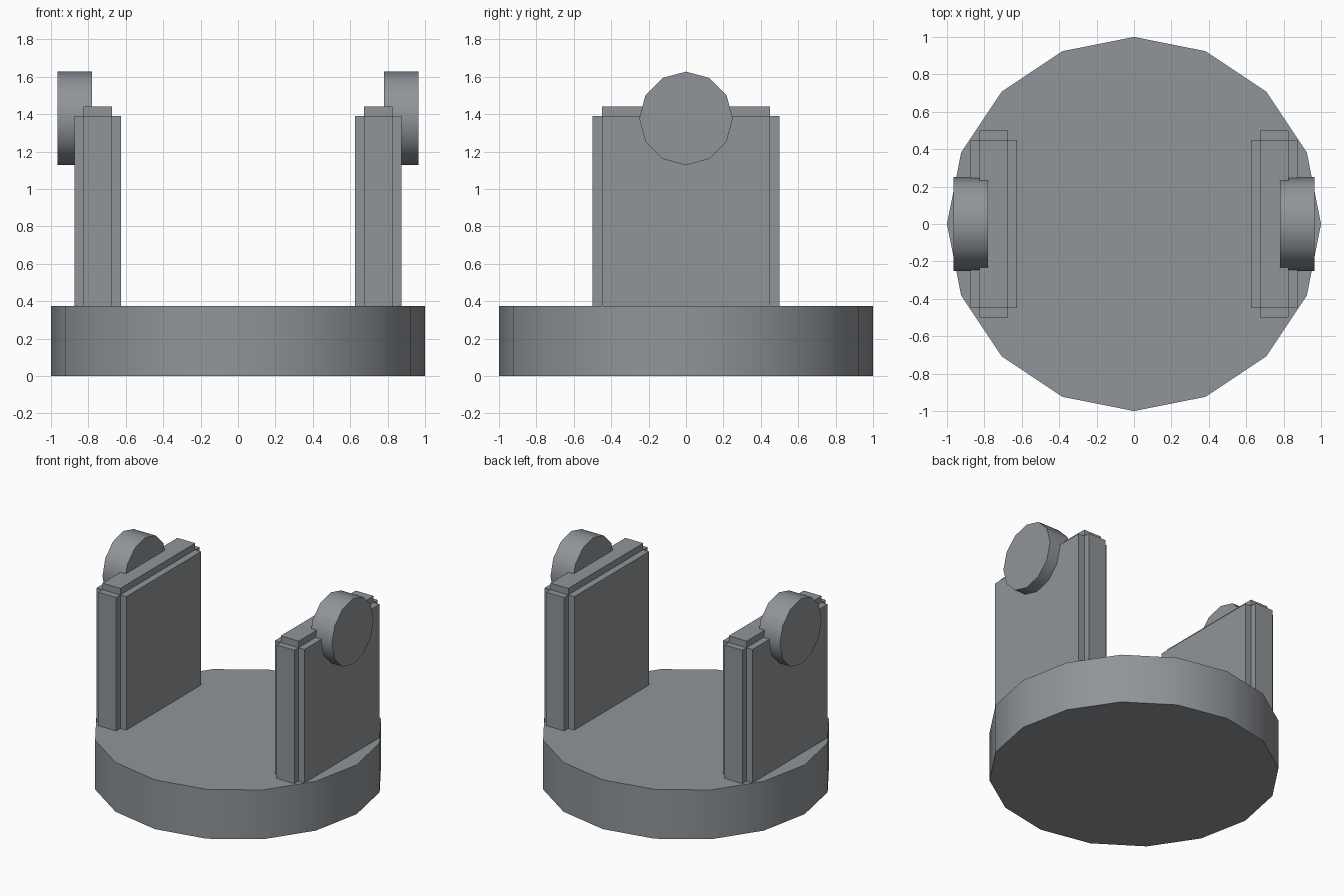
import bpy, bmesh, math

if "Cube" in bpy.data.objects:
    bpy.data.objects.remove(bpy.data.objects["Cube"])

# Dark slate grey
grey = bpy.data.materials.new("slate_grey")
grey.diffuse_color = (0.28, 0.30, 0.32, 1)
grey.use_nodes = True
grey.node_tree.nodes["Principled BSDF"].inputs["Base Color"].default_value = grey.diffuse_color


def cylinder(name, sides, radius, depth, location, rotation=(0, 0, 0)):
    bpy.ops.mesh.primitive_cylinder_add(vertices=sides, radius=radius, depth=depth,
                                        location=location, rotation=rotation)
    obj = bpy.context.object
    obj.name = name
    obj.data.materials.append(grey)
    bpy.ops.object.shade_smooth_by_angle(angle=math.radians(35))
    return obj


def prism(bm, points, z0, z1):
    bottom = [bm.verts.new((x, y, z0)) for x, y in points]
    top = [bm.verts.new((x, y, z1)) for x, y in points]
    bm.faces.new(bottom[::-1])
    bm.faces.new(top)
    for i in range(len(points)):
        j = (i + 1) % len(points)
        bm.faces.new((bottom[i], bottom[j], top[j], top[i]))


def mirror_x(obj, centre):
    mod = obj.modifiers.new("Mirror", 'MIRROR')
    mod.use_axis[0] = True
    mod.mirror_object = centre
    mod.use_mirror_merge = False


# Round base
BASE_TOP = 0.375
base = cylinder("base", 16, 1.0, BASE_TOP, (0, 0, BASE_TOP / 2))

# Upright walls with notched corners and a stepped top
CX, WIDE, NARROW, LONG, SHORT = 0.75, 0.125, 0.075, 0.5, 0.45
quarter = [(WIDE, SHORT), (NARROW, SHORT), (NARROW, LONG)]
cross = (quarter + [(-x, y) for x, y in reversed(quarter)]
         + [(-x, -y) for x, y in quarter] + [(x, -y) for x, y in reversed(quarter)])
cap = [(NARROW, SHORT), (-NARROW, SHORT), (-NARROW, -SHORT), (NARROW, -SHORT)]
bm = bmesh.new()
prism(bm, [(CX + x, y) for x, y in cross], BASE_TOP, 1.39)
prism(bm, [(CX + x, y) for x, y in cap], 1.39, 1.44)
mesh = bpy.data.meshes.new("side_walls")
bm.to_mesh(mesh)
bm.free()
mesh.materials.append(grey)
walls = bpy.data.objects.new("side_walls", mesh)
bpy.context.collection.objects.link(walls)
mirror_x(walls, base)

# Pivot discs on the outer faces of the walls
discs = cylinder("pivot_discs", 12, 0.25, 0.185, (0.8725, 0, 1.377), (0, math.pi / 2, 0))
mirror_x(discs, base)
